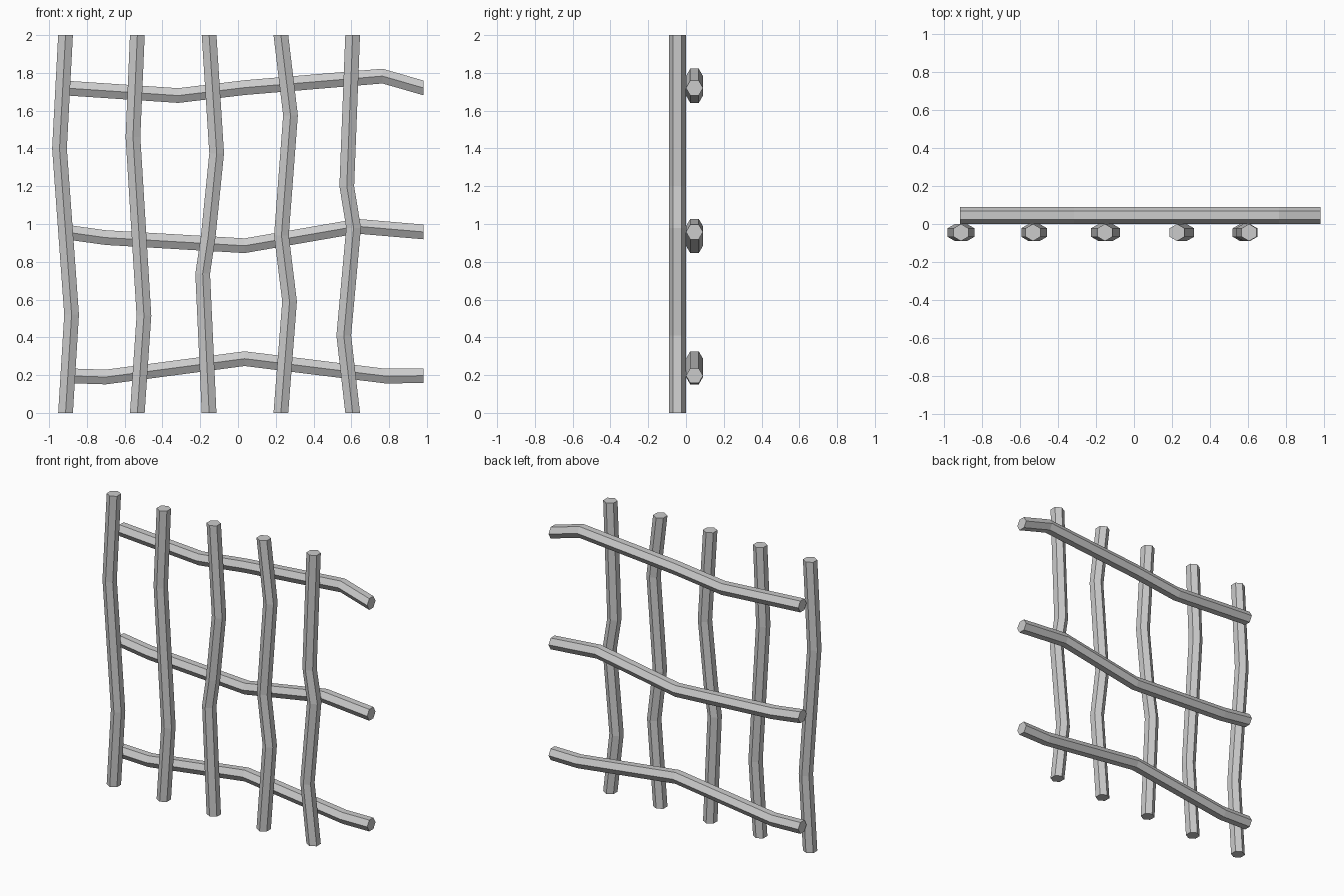
import bpy, bmesh
from math import cos, sin, tau

if "Cube" in bpy.data.objects:
    bpy.data.objects.remove(bpy.data.objects["Cube"])

R = 0.045  # bar radius, hexagon points face front and back


def bent_bar(name, path, place):
    """Hexagonal bar through (along, offset) points; place() maps to 3D."""
    bm = bmesh.new()
    rings = []
    for along, off in path:
        rings.append([bm.verts.new(place(along, off + R * sin(tau * i / 6), R * cos(tau * i / 6)))
                      for i in range(6)])
    for a, b in zip(rings, rings[1:]):
        for i in range(6):
            j = (i + 1) % 6
            bm.faces.new((a[i], a[j], b[j], b[i]))
    bm.faces.new(rings[0])
    bm.faces.new(rings[-1])
    bmesh.ops.recalc_face_normals(bm, faces=bm.faces)
    mesh = bpy.data.meshes.new(name)
    bm.to_mesh(mesh)
    bm.free()
    bpy.context.collection.objects.link(bpy.data.objects.new(name, mesh))


# Upright bars: base x and the bends (z, x) between foot and top
uprights = [
    (-0.913, [(0.52, -0.881), (1.40, -0.945)]),
    (-0.533, [(0.515, -0.498), (1.46, -0.556)]),
    (-0.153, [(0.737, -0.187), (0.93, -0.158), (1.374, -0.113)]),
    (0.227, [(0.59, 0.273), (0.94, 0.230), (1.575, 0.278)]),
    (0.607, [(0.41, 0.560), (0.98, 0.612), (1.20, 0.576)]),
]
for n, (x, bends) in enumerate(uprights, 1):
    bent_bar(f"upright_bar_{n}", [(0, x), *bends, (2, x)],
             lambda z, x, d: (x, -R + d, z))

# Cross bars behind the uprights: end height and the bends (x, z)
crossbars = [
    (0.197, [(-0.70, 0.190), (0.035, 0.287), (0.78, 0.195)]),
    (0.958, [(-0.70, 0.928), (0.035, 0.885), (0.63, 0.988)]),
    (1.720, [(-0.316, 1.680), (0.035, 1.722), (0.765, 1.783)]),
]
for n, (z, bends) in enumerate(crossbars, 1):
    bent_bar(f"cross_bar_{n}", [(-0.917, z), *bends, (0.983, z)],
             lambda x, z, d: (x, R + d, z))
